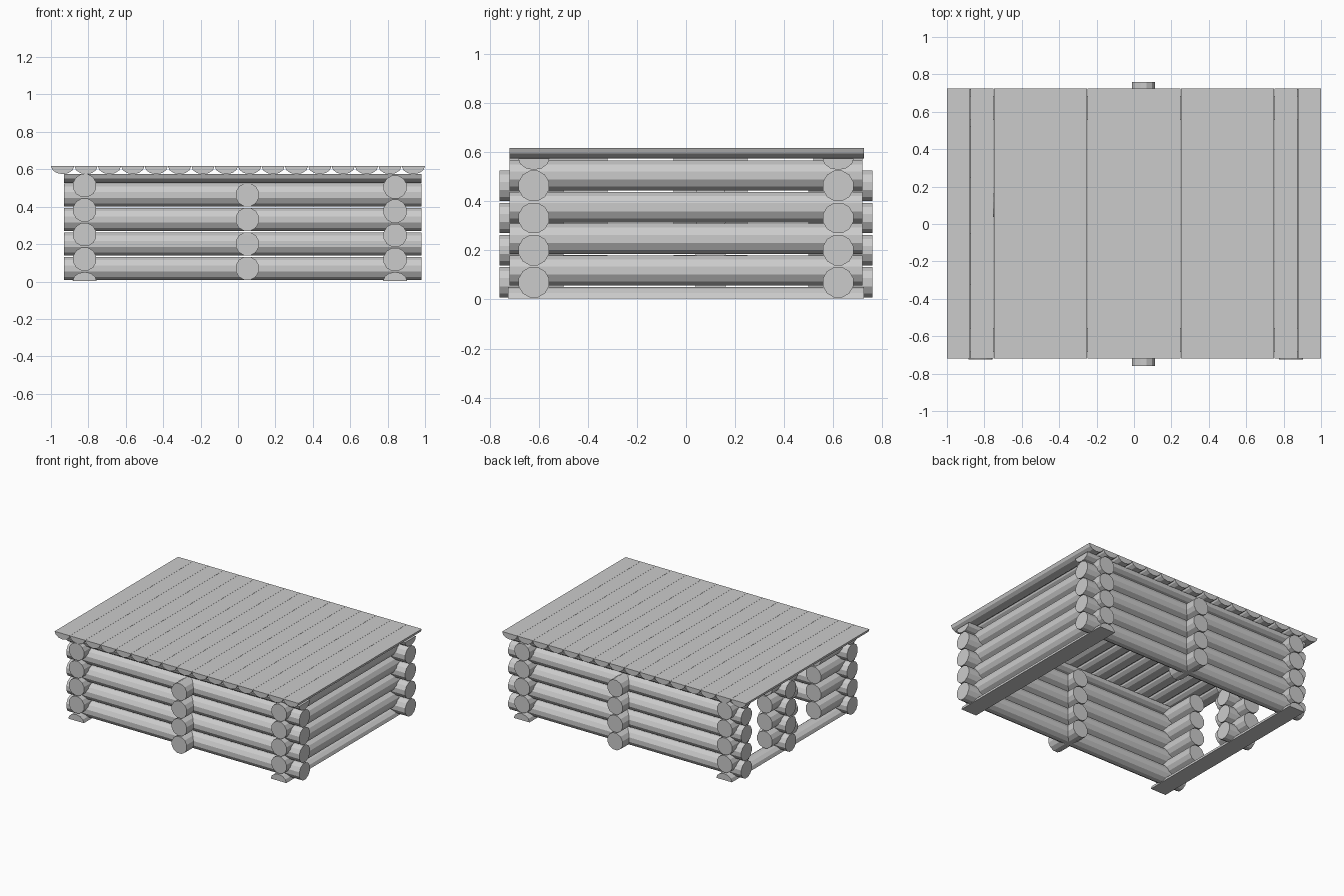
import bpy
import math

if "Cube" in bpy.data.objects:
    bpy.data.objects.remove(bpy.data.objects["Cube"], do_unlink=True)

wood = bpy.data.materials.new("grey_wood")
wood.use_nodes = True
wood.diffuse_color = (0.6, 0.6, 0.6, 1)
wood.node_tree.nodes["Principled BSDF"].inputs["Base Color"].default_value = (0.6, 0.6, 0.6, 1)

R = 0.064      # log radius
SIDES = 12


def round_profile():
    step = 2 * math.pi / SIDES
    return [(R * math.cos((i + 0.5) * step), R * math.sin((i + 0.5) * step)) for i in range(SIDES)]


def half_profile(width, depth):
    """Split log: flat at height zero, rounded towards depth."""
    n = SIDES // 2
    return [(width * math.cos(math.pi * i / n), depth * math.sin(math.pi * i / n)) for i in range(n + 1)]


def log(name, axis, start, end, across, z, profile=None):
    """Prism along x or y with the given cross-section."""
    profile = profile or round_profile()
    n = len(profile)
    verts = []
    for t in (start, end):
        for u, v in profile:
            verts.append((t, across + u, z + v) if axis == "x" else (across + u, t, z + v))
    faces = [(i, (i + 1) % n, n + (i + 1) % n, n + i) for i in range(n)]
    faces += [tuple(reversed(range(n))), tuple(range(n, 2 * n))]
    if axis == "y":
        faces = [tuple(reversed(f)) for f in faces]
    mesh = bpy.data.meshes.new(name)
    mesh.from_pydata(verts, [], faces)
    mesh.materials.append(wood)
    obj = bpy.data.objects.new(name, mesh)
    bpy.context.collection.objects.link(obj)
    return obj


LONG_Z = [0.07 + 0.131 * i for i in range(4)]
RIGHT_X, LEFT_X, WALL_Y = -0.82, 0.84, 0.62

# Long front and back walls, with split top logs and short middle braces
for side, s in (("front", -1), ("back", 1)):
    for z in LONG_Z:
        log(side + "_wall_log", "x", -0.93, 0.98, s * WALL_Y, z)
        a, b = sorted((s * 0.5, s * 0.76))
        log(side + "_middle_brace", "y", a, b, 0.05, z)
    log(side + "_top_rail", "x", -0.93, 0.98, s * WALL_Y, 0.575, half_profile(R, -0.047))

# Split sleepers on the ground
for x in (RIGHT_X, LEFT_X):
    log("sleeper", "y", -0.725, 0.725, x, 0.003, half_profile(R, 0.048))

# Closed end wall and the end wall with two openings
for i in range(4):
    log("closed_end_log", "y", -0.72, 0.72, LEFT_X, 0.118 + 0.129 * i)
    z = 0.12 + 0.131 * i
    for a, b in ((-0.72, -0.32), (-0.05, 0.25), (0.52, 0.72)):
        log("open_end_log", "y", a, b, RIGHT_X, z)
    log("doorway_brace", "x", -0.93, -0.70, 0.10, LONG_Z[i])

# Roof of split logs, flat side up
COUNT = 16
pitch = 2 / COUNT
for i in range(COUNT):
    log("roof_log", "y", -0.72, 0.725, -1 + pitch * (i + 0.5), 0.617,
        half_profile(pitch / 2 - 0.0005, -0.043))
